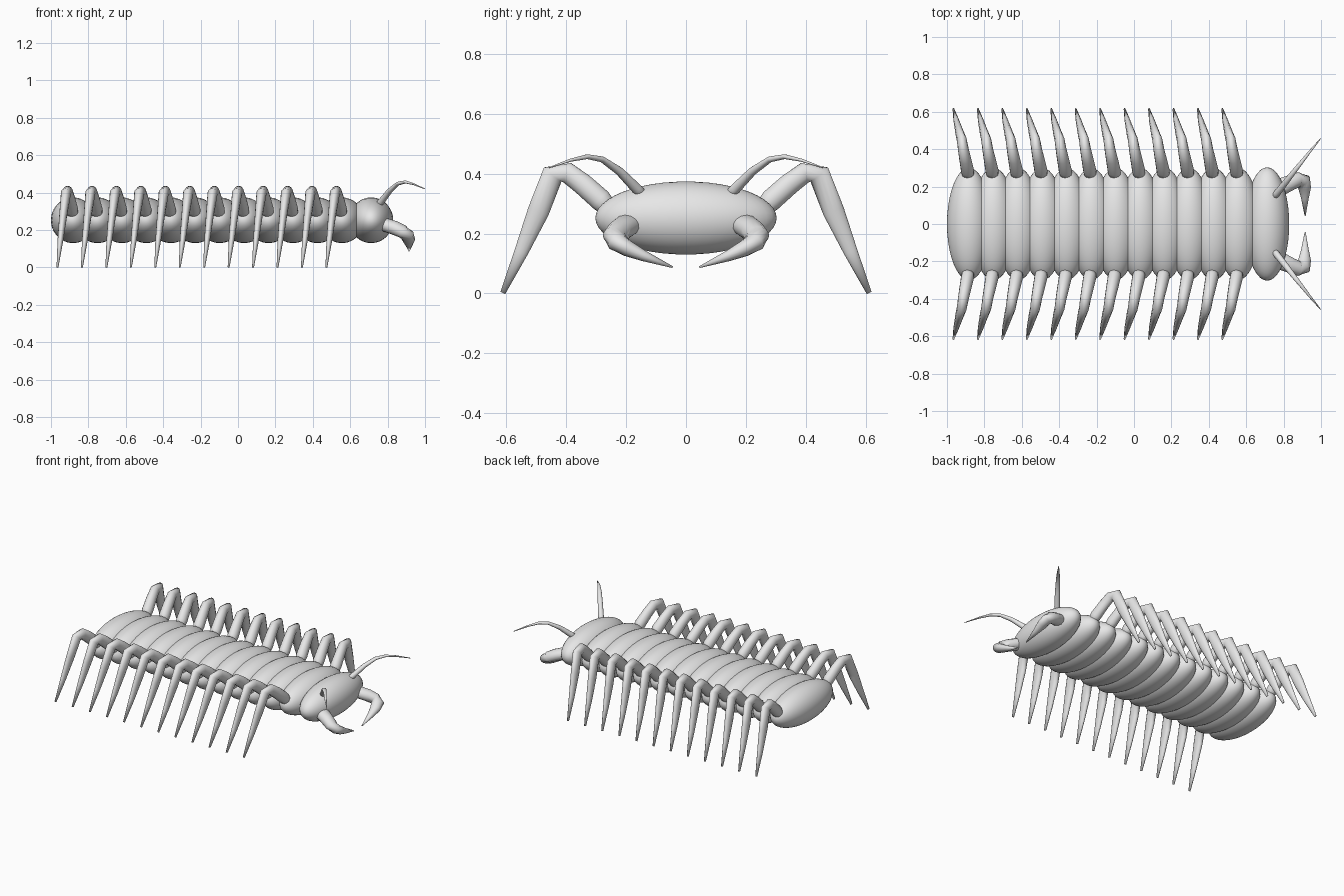
import bpy, bmesh, math
from mathutils import Vector

cube = bpy.data.objects.get("Cube")
if cube:
    bpy.data.objects.remove(cube)

grey = bpy.data.materials.new("shell_grey")
grey.use_nodes = True
grey.diffuse_color = (0.8, 0.8, 0.8, 1)
grey.node_tree.nodes["Principled BSDF"].inputs["Base Color"].default_value = (0.8, 0.8, 0.8, 1)


def add_object(name, bm):
    bmesh.ops.recalc_face_normals(bm, faces=bm.faces)
    for f in bm.faces:
        f.smooth = True
    mesh = bpy.data.meshes.new(name)
    bm.to_mesh(mesh)
    bm.free()
    mesh.materials.append(grey)
    obj = bpy.data.objects.new(name, mesh)
    bpy.context.collection.objects.link(obj)
    return obj


def ellipsoid(name, centre, radii):
    bm = bmesh.new()
    bmesh.ops.create_uvsphere(bm, u_segments=40, v_segments=24, radius=1)
    bmesh.ops.scale(bm, vec=radii, verts=bm.verts)
    bmesh.ops.translate(bm, vec=centre, verts=bm.verts)
    return add_object(name, bm)


def tapered_limb(name, origin, rows, ref, side, sides=14):
    """Rings along a path; each row is x, y, z, radius along ref, radius across."""
    bm = bmesh.new()
    pts = [Vector(r[:3]) for r in rows]
    rings = []
    for i, p in enumerate(pts):
        t = (pts[min(i + 1, len(pts) - 1)] - pts[max(i - 1, 0)]).normalized()
        a = (Vector(ref) - t * t.dot(Vector(ref))).normalized()
        b = t.cross(a)
        ring = []
        for k in range(sides):
            ang = math.tau * k / sides
            q = p + a * rows[i][3] * math.cos(ang) + b * rows[i][4] * math.sin(ang)
            ring.append(bm.verts.new((q.x + origin[0], q.y * side, q.z)))
        rings.append(ring)
    for r0, r1 in zip(rings, rings[1:]):
        for k in range(sides):
            n = (k + 1) % sides
            bm.faces.new((r0[k], r0[n], r1[n], r1[k]))
    bm.faces.new(rings[0])
    bm.faces.new(rings[-1])
    return add_object(name, bm)


# Limb profiles for the +y side
leg = [(0.005, 0.25, 0.275, 0.012, 0.012),
       (0.003, 0.262, 0.287, 0.032, 0.032),
       (0, 0.285, 0.312, 0.035, 0.038),
       (-0.012, 0.345, 0.365, 0.032, 0.037),
       (-0.022, 0.395, 0.402, 0.029, 0.036),
       (-0.03, 0.445, 0.398, 0.027, 0.038),
       (-0.045, 0.493, 0.275, 0.021, 0.037),
       (-0.06, 0.55, 0.14, 0.015, 0.024),
       (-0.075, 0.612, 0.002, 0.005, 0.009)]

antenna = [(0.735, 0.13, 0.315, 0.018, 0.018),
           (0.765, 0.165, 0.35, 0.018, 0.018),
           (0.81, 0.222, 0.408, 0.016, 0.014),
           (0.855, 0.28, 0.448, 0.013, 0.01),
           (0.895, 0.33, 0.457, 0.01, 0.008),
           (0.94, 0.387, 0.445, 0.007, 0.005),
           (0.998, 0.457, 0.42, 0.002, 0.002)]

mandible = [(0.75, 0.185, 0.235, 0.03, 0.045),
            (0.79, 0.2, 0.226, 0.037, 0.047),
            (0.84, 0.222, 0.21, 0.038, 0.042),
            (0.88, 0.238, 0.192, 0.036, 0.04),
            (0.905, 0.23, 0.172, 0.033, 0.041),
            (0.912, 0.195, 0.15, 0.027, 0.035),
            (0.914, 0.14, 0.125, 0.018, 0.021),
            (0.915, 0.045, 0.088, 0.003, 0.003)]

# Body segments, each with a pair of legs
for i in range(12):
    x = -0.882 + 0.1307 * i
    ellipsoid(f"body_segment_{i + 1}", (x, 0, 0.252), (0.118, 0.3, 0.122))
    for side, label in ((1, "left"), (-1, "right")):
        tapered_limb(f"{label}_leg_{i + 1}", (x - 0.008, 0, 0), leg, (1, 0, 0), side)

# Head with feelers and jaws
ellipsoid("head", (0.712, 0, 0.252), (0.118, 0.303, 0.122))
for side, label in ((1, "left"), (-1, "right")):
    tapered_limb(f"{label}_antenna", (0, 0, 0), antenna, (0.78, -0.62, 0), side)
    tapered_limb(f"{label}_mandible", (0, 0, 0), mandible, (0, 0, 1), side)
